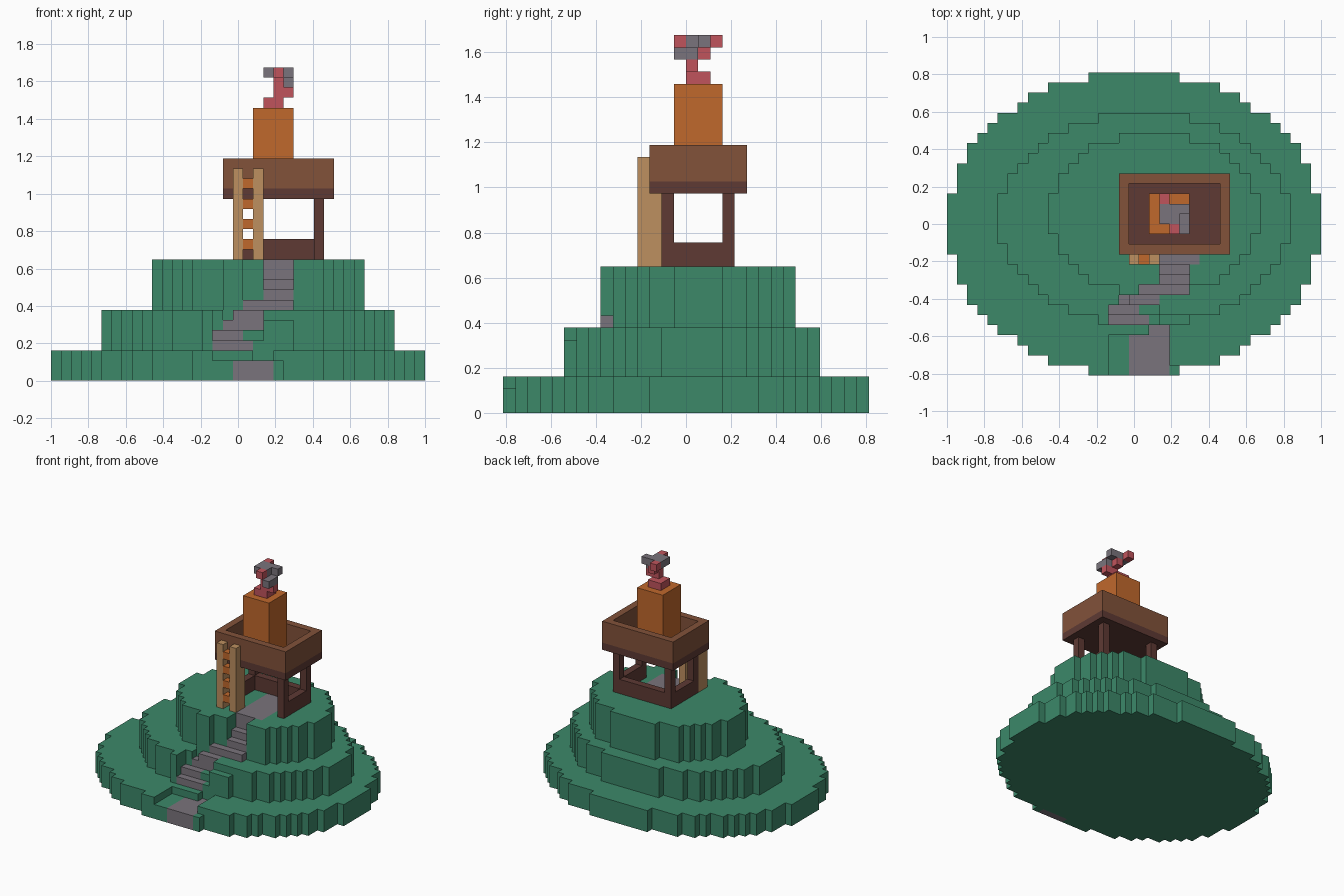
import bpy, bmesh

cube = bpy.data.objects.get("Cube")
if cube:
    bpy.data.objects.remove(cube, do_unlink=True)

V = 2 / 37            # size of one block
NX, NY = 37, 30       # blocks across and deep


def lin(c):
    c /= 255
    return c / 12.92 if c <= 0.04045 else ((c + 0.055) / 1.055) ** 2.4


def material(name, r, g, b):
    m = bpy.data.materials.new(name)
    m.use_nodes = True
    col = (lin(r), lin(g), lin(b), 1)
    m.diffuse_color = col
    bsdf = m.node_tree.nodes["Principled BSDF"]
    bsdf.inputs["Base Color"].default_value = col
    bsdf.inputs["Roughness"].default_value = 0.9
    return m


GREEN = material("grass green", 60, 136, 105)
GREY = material("stone grey", 122, 116, 124)
BROWN = material("wood brown", 130, 82, 58)
DARK = material("dark wood", 94, 58, 52)
ORANGE = material("orange", 192, 104, 44)
TAN = material("light wood", 190, 144, 96)
RED = material("red", 192, 84, 92)


def pos(i, j, k):
    return (i * V - NX * V / 2, j * V - NY * V / 2, k * V)


def finish(name, bm, mats):
    bmesh.ops.remove_doubles(bm, verts=bm.verts, dist=1e-5)
    me = bpy.data.meshes.new(name)
    bm.to_mesh(me)
    bm.free()
    for m in mats:
        me.materials.append(m)
    ob = bpy.data.objects.new(name, me)
    bpy.context.collection.objects.link(ob)
    return ob


def boxes(name, mat, *ranges):
    """One object of boxes, each given as (i0, i1, j0, j1, k0, k1) in blocks."""
    bm = bmesh.new()
    for i0, i1, j0, j1, k0, k1 in ranges:
        lo, hi = pos(i0, j0, k0), pos(i1, j1, k1)
        for v in bmesh.ops.create_cube(bm, size=1)["verts"]:
            v.co = [hi[a] if v.co[a] > 0 else lo[a] for a in range(3)]
    me = bpy.data.meshes.new(name)
    bm.to_mesh(me)
    bm.free()
    me.materials.append(mat)
    ob = bpy.data.objects.new(name, me)
    bpy.context.collection.objects.link(ob)
    return ob


# Hill: three stacked elliptical tiers (centre, radii, top height)
TIERS = [(18.5, 15, 18.5, 15, 3), (19.5, 15.5, 14.5, 10.5, 7), (20.5, 16, 10.5, 8, 12)]
# Cut steps: i0, i1, j0, j1, height, stone
STEPS = [
    (16, 22, 0, 5, 2, False), (22, 23, 0, 1, 2, False),
    (18, 22, 0, 4, 2, True), (20, 22, 4, 5, 2, True), (16, 20, 4, 5, 3, False),
    (21, 24, 5, 6, 6, False), (20, 21, 5, 6, 4, False), (16, 20, 5, 6, 4, True),
    (19, 21, 6, 7, 5, False), (16, 19, 6, 7, 5, True),
    (17, 18, 7, 8, 6, True), (18, 21, 7, 8, 7, True),
    (19, 24, 8, 9, 8, True), (21, 24, 9, 10, 9, True),
    (21, 24, 10, 11, 10, True), (21, 25, 11, 18, 12, True),
]

height, stone = {}, set()
for i in range(NX):
    for j in range(NY):
        for cx, cy, rx, ry, h in TIERS:
            if ((i + .5 - cx) / rx) ** 2 + ((j + .5 - cy) / ry) ** 2 <= 1:
                height[i, j] = h
for i0, i1, j0, j1, h, is_stone in STEPS:
    for i in range(i0, i1):
        for j in range(j0, j1):
            if (i, j) in height:
                height[i, j] = h
                if is_stone:
                    stone.add((i, j))

bm = bmesh.new()


def quad(pts, index):
    f = bm.faces.new([bm.verts.new(pos(*p)) for p in pts])
    f.material_index = index


for (i, j), h in height.items():
    c = 1 if (i, j) in stone else 0
    quad([(i, j, h), (i + 1, j, h), (i + 1, j + 1, h), (i, j + 1, h)], c)
    quad([(i, j, 0), (i, j + 1, 0), (i + 1, j + 1, 0), (i + 1, j, 0)], c if j == 0 else 0)
    # Walls down to each lower neighbour
    for di, dj, a, b in [(0, -1, (0, 0), (1, 0)), (1, 0, (1, 0), (1, 1)),
                         (0, 1, (1, 1), (0, 1)), (-1, 0, (0, 1), (0, 0))]:
        low = height.get((i + di, j + dj), 0)
        if low < h:
            (p, q), (r, s) = (i + a[0], j + a[1]), (i + b[0], j + b[1])
            quad([(p, q, low), (r, s, low), (r, s, h), (p, q, h)], c)
finish("terraced_hill", bm, [GREEN, GREY])

# Tower: corner posts, low walls with an open front, and the deck
boxes("tower_posts", DARK, *[(i, i + 1, j, j + 1, 12, 18) for i in (18, 26) for j in (13, 18)])
boxes("low_walls", DARK, (19, 26, 18, 19, 12, 14),
      (18, 19, 14, 18, 12, 14), (26, 27, 14, 18, 12, 14))
boxes("deck_floor", DARK, (17, 28, 12, 20, 18, 19))
boxes("deck_parapet", BROWN, (17, 28, 12, 13, 19, 22), (17, 28, 19, 20, 19, 22),
      (17, 18, 13, 19, 19, 22), (27, 28, 13, 19, 19, 22))

# Ladder on the front
boxes("ladder_rails", TAN, *[r for i in (18, 20) for r in
      ((i, i + 1, 11, 12, 12, 21), (i, i + 1, 12, 13, 12, 18))])
boxes("ladder_rungs", ORANGE, *[(19, 20, 11, 12, k, k + 1) for k in (13, 15, 17, 19)])

# Chimney block with a twisting plume on top
boxes("chimney", ORANGE, (20, 24, 14, 18, 19, 27))
boxes("plume_red", RED, (21, 23, 15, 17, 27, 28), (22, 24, 15, 16, 28, 29),
      (22, 23, 15, 17, 29, 30), (22, 23, 14, 15, 30, 31), (21, 22, 17, 18, 30, 31))
boxes("plume_grey", GREY, (23, 24, 14, 16, 29, 30), (21, 24, 16, 17, 30, 31),
      (21, 23, 15, 16, 30, 31))
